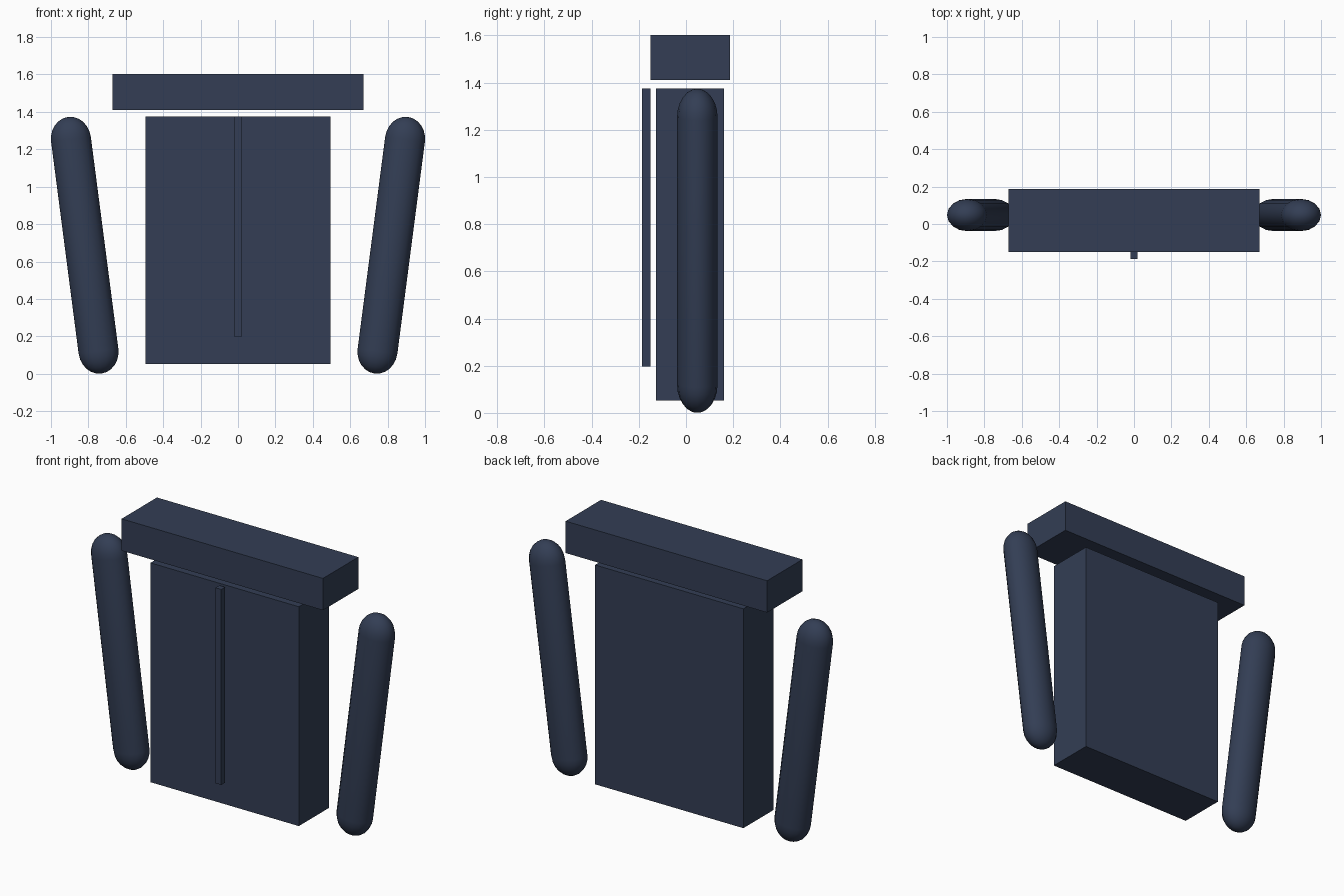
import bpy, bmesh
from math import sin, cos, pi
from mathutils import Vector, Matrix

if "Cube" in bpy.data.objects:
    bpy.data.objects.remove(bpy.data.objects["Cube"])

mat = bpy.data.materials.new("navy_fabric")
mat.diffuse_color = (0.033, 0.048, 0.09, 1)
mat.use_nodes = True
mat.node_tree.nodes["Principled BSDF"].inputs["Base Color"].default_value = mat.diffuse_color


def finish(name, bm):
    bmesh.ops.recalc_face_normals(bm, faces=bm.faces)
    me = bpy.data.meshes.new(name)
    bm.to_mesh(me)
    bm.free()
    me.materials.append(mat)
    ob = bpy.data.objects.new(name, me)
    bpy.context.collection.objects.link(ob)
    return ob


def box(name, lo, hi):
    lo, hi = Vector(lo), Vector(hi)
    bm = bmesh.new()
    bmesh.ops.create_cube(bm, size=1, matrix=Matrix.Translation((lo + hi) / 2)
                          @ Matrix.Diagonal((*(hi - lo), 1)))
    return finish(name, bm)


def capsule(name, a, b, rx, ry, rz, sides=16, rings=6):
    a, b = Vector(a), Vector(b)
    half = (b - a).length / 2
    # Profile from bottom pole to top pole, spun around the axis
    angles = [-pi / 2 + pi / 2 * i / rings for i in range(rings + 1)]
    prof = [(cos(t), -half + rz * sin(t)) for t in angles]
    prof += [(r, -z) for r, z in reversed(prof)]
    bm = bmesh.new()
    vs = [bm.verts.new((r, 0, z)) for r, z in prof]
    es = [bm.edges.new(p) for p in zip(vs, vs[1:])]
    bmesh.ops.spin(bm, geom=vs + es, cent=(0, 0, 0), axis=(0, 0, 1),
                   angle=2 * pi, steps=sides)
    bmesh.ops.remove_doubles(bm, verts=bm.verts, dist=1e-4)
    rot = Vector((0, 0, 1)).rotation_difference(b - a).to_matrix().to_4x4()
    bm.transform(Matrix.Translation((a + b) / 2) @ rot @ Matrix.Diagonal((rx, ry, 1, 1)))
    for f in bm.faces:
        f.smooth = True
    return finish(name, bm)


# Body panel, shoulder yoke and front zip
box("jacket_body", (-0.495, -0.127, 0.052), (0.495, 0.16, 1.375))
box("shoulder_yoke", (-0.672, -0.15, 1.41), (0.672, 0.187, 1.602))
box("front_zip", (-0.019, -0.187, 0.196), (0.019, -0.15, 1.375))

# Tilted sleeves
for side, s in (("left", -1), ("right", 1)):
    capsule(side + "_sleeve", (s * 0.746, 0.048, 0.121), (s * 0.893, 0.048, 1.253),
            0.107, 0.086, 0.121)
